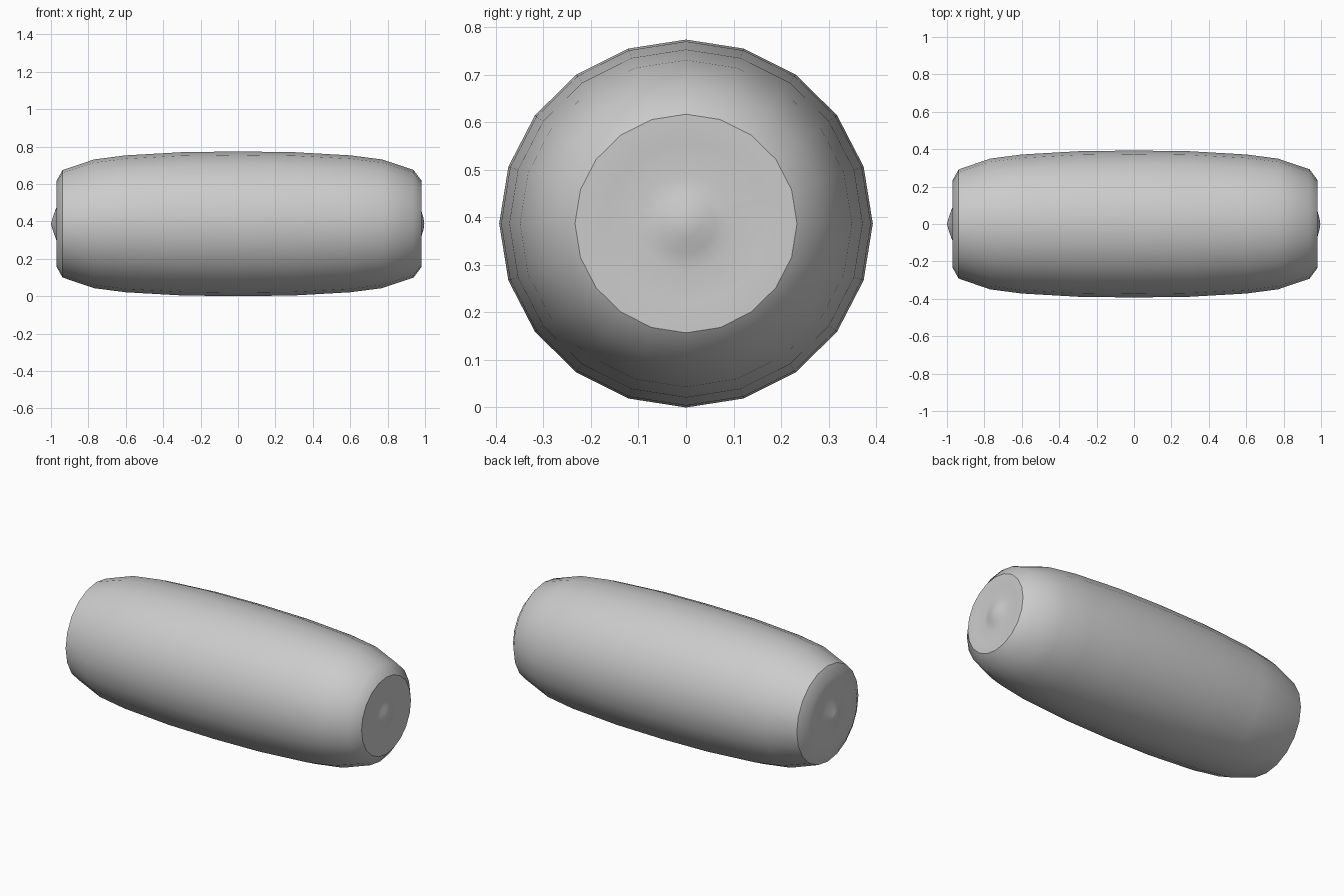
import bpy, bmesh
from math import sin, cos, pi, radians

if "Cube" in bpy.data.objects:
    bpy.data.objects.remove(bpy.data.objects["Cube"])

SIDES = 20
RY, RZ = 0.393, 0.387   # slightly oval cross-section

# Lathe profile along x: (x, radius) from left tip to right tip
PROFILE = [
    (-1.0, 0), (-0.992, 0.03), (-0.97, 0.09), (-0.968, 0.16), (-0.97, 0.23),
    (-0.938, 0.287), (-0.77, 0.344), (-0.60, 0.366), (-0.30, 0.383), (0, 0.387),
    (0.30, 0.383), (0.60, 0.366), (0.77, 0.344), (0.938, 0.288),
    (0.982, 0.23), (0.982, 0.17), (0.973, 0.10), (0.983, 0.06), (0.992, 0.03), (0.996, 0),
]

# Barrel-shaped roller with a small hub on each end
bm = bmesh.new()
rings = []
for x, r in PROFILE:
    if r == 0:
        rings.append([bm.verts.new((x, 0, RZ))])
    else:
        rings.append([bm.verts.new((x, r * RY / RZ * cos(2 * pi * i / SIDES),
                                    RZ + r * sin(2 * pi * i / SIDES)))
                      for i in range(SIDES)])

for a, b in zip(rings, rings[1:]):
    for i in range(SIDES):
        j = (i + 1) % SIDES
        if len(a) == 1:
            bm.faces.new((a[0], b[i], b[j]))
        elif len(b) == 1:
            bm.faces.new((a[i], b[0], a[j]))
        else:
            bm.faces.new((a[i], b[i], b[j], a[j]))
bmesh.ops.recalc_face_normals(bm, faces=bm.faces[:])

mesh = bpy.data.meshes.new("roller")
bm.to_mesh(mesh)
bm.free()
roller = bpy.data.objects.new("roller", mesh)
bpy.context.collection.objects.link(roller)

# Smooth body with crisp end rims
bpy.context.view_layer.objects.active = roller
roller.select_set(True)
bpy.ops.object.shade_smooth_by_angle(angle=radians(35))
